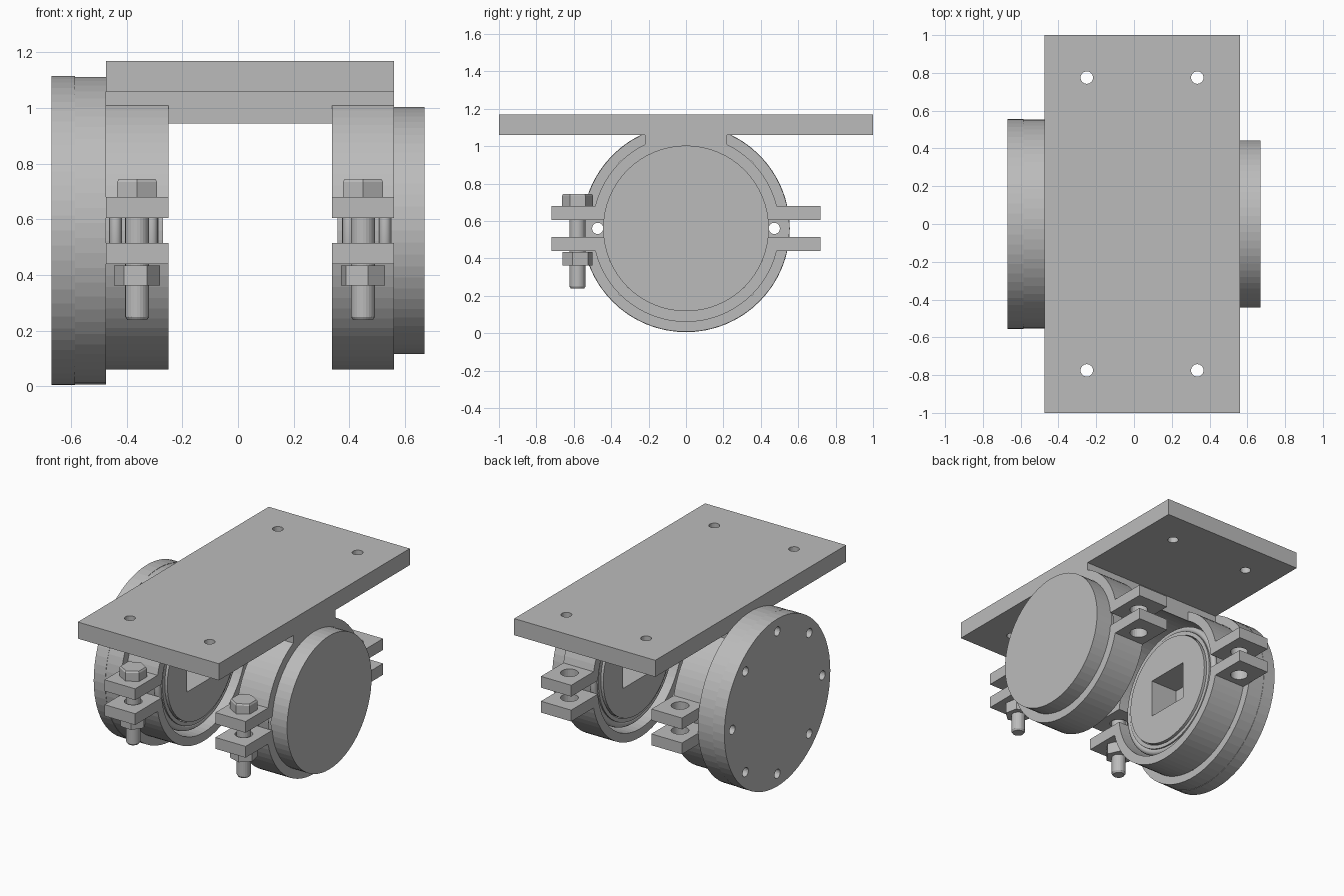
import bpy, bmesh, math
from mathutils import Matrix, Vector

if "Cube" in bpy.data.objects:
    bpy.data.objects.remove(bpy.data.objects["Cube"])

AXIS = 0.56                      # height of the shaft axis
X0, X1 = -0.475, 0.56            # ends of the bracket
R_IN, R_OUT = 0.443, 0.5         # clamp radii
CLAMPS = [("left", -0.475, -0.25, 1), ("right", 0.338, 0.56, -1)]

steel = bpy.data.materials.new("grey steel")
steel.diffuse_color = (0.5, 0.5, 0.5, 1)
steel.use_nodes = True
steel.node_tree.nodes["Principled BSDF"].inputs["Base Color"].default_value = steel.diffuse_color


def finish(name, bm):
    bmesh.ops.recalc_face_normals(bm, faces=bm.faces)
    me = bpy.data.meshes.new(name)
    bm.to_mesh(me)
    bm.free()
    me.materials.append(steel)
    ob = bpy.data.objects.new(name, me)
    bpy.context.collection.objects.link(ob)
    return ob


def add_cyl(bm, axis, centre, r, a, b, seg=64, r2=None, turn=0):
    """Cylinder from a to b along x or z; centre gives the other coordinates."""
    rot = Matrix.Rotation(math.pi / 2, 4, 'Y') if axis == 'x' else Matrix()
    m = (a + b) / 2
    loc = Vector((m, *centre)) if axis == 'x' else Vector((*centre, m))
    bmesh.ops.create_cone(bm, cap_ends=True, segments=seg, radius1=r,
                          radius2=r if r2 is None else r2, depth=b - a,
                          matrix=Matrix.Translation(loc) @ rot @ Matrix.Rotation(turn, 4, 'Z'))


def add_box(bm, lo, hi):
    lo, hi = Vector(lo), Vector(hi)
    bmesh.ops.create_cube(bm, size=1, matrix=Matrix.Translation((lo + hi) / 2)
                          @ Matrix.Diagonal((*(hi - lo), 1)))


def add_prism(bm, pts, a, b):
    """Extrude a (y, z) profile along x from a to b."""
    f = bm.faces.new([bm.verts.new((a, y, z)) for y, z in pts])
    ext = bmesh.ops.extrude_face_region(bm, geom=[f])['geom']
    bmesh.ops.translate(bm, vec=(b - a, 0, 0),
                        verts=[v for v in ext if isinstance(v, bmesh.types.BMVert)])


def arc(r, a0, a1, n=30):
    return [(r * math.cos(a0 + (a1 - a0) * i / n), r * math.sin(a0 + (a1 - a0) * i / n))
            for i in range(n + 1)]


def cut(ob, bm):
    """Subtract the cutter and bake the result."""
    cutter = finish(ob.name + "_cutter", bm)
    cutter.hide_render = True
    mod = ob.modifiers.new("holes", 'BOOLEAN')
    mod.operation, mod.solver, mod.object = 'DIFFERENCE', 'EXACT', cutter
    dg = bpy.context.evaluated_depsgraph_get()
    me = bpy.data.meshes.new_from_object(ob.evaluated_get(dg))
    ob.modifiers.clear()
    ob.data = me
    bpy.data.objects.remove(cutter)


# Mounting plate with four holes
bm = bmesh.new()
add_box(bm, (X0, -1, 1.06), (X1, 1, 1.17))
plate = finish("mounting_plate", bm)
bm = bmesh.new()
for x in (-0.25, 0.335):
    for y in (-0.775, 0.775):
        add_cyl(bm, 'z', (x, y), 0.033, 1.0, 1.25, 24)
cut(plate, bm)

# Saddle block under the plate, hollowed to the clamp radius
bm = bmesh.new()
half = math.asin(0.22 / R_IN)
under = arc(R_IN, math.pi / 2 - half, math.pi / 2 + half, 10)
add_prism(bm, [(y, z + AXIS) for y, z in under] + [(-0.22, 1.06), (0.22, 1.06)], X0, X1)
finish("saddle_block", bm)

# Half-ring clamp profile with an ear on each side
gap, ear = 0.045, 0.12
a_in, a_out = math.asin(gap / R_IN), math.asin(ear / R_OUT)
profile = (arc(R_IN, a_in, math.pi - a_in) + [(-0.72, gap), (-0.72, ear)]
           + arc(R_OUT, math.pi - a_out, a_out) + [(0.72, ear), (0.72, gap)])

for side, a, b, s in CLAMPS:
    xc = (a + b) / 2
    inner = b if s > 0 else a
    for part, up in (("upper", 1), ("lower", -1)):
        bm = bmesh.new()
        add_prism(bm, [(y, AXIS + up * z) for y, z in profile], a, b)
        clamp = finish(f"{side}_clamp_{part}", bm)
        bm = bmesh.new()
        for y in (-0.58, 0.58):
            add_cyl(bm, 'z', (xc, y), 0.054, 0.3, 0.8, 24)
        cut(clamp, bm)

    # Clamp bolt: hex head, shank with chamfered tip, hex nut
    bm = bmesh.new()
    c = (xc, -0.58)
    add_cyl(bm, 'z', c, 0.083, 0.68, 0.735, 6)
    add_cyl(bm, 'z', c, 0.083, 0.735, 0.745, 6, r2=0.076)
    add_cyl(bm, 'z', c, 0.043, 0.25, 0.69, 24)
    add_cyl(bm, 'z', c, 0.035, 0.238, 0.25, 24, r2=0.043)
    finish(f"{side}_bolt", bm)
    bm = bmesh.new()
    add_cyl(bm, 'z', c, 0.083, 0.362, 0.435, 6, turn=math.radians(25 if s > 0 else 12))
    nut = finish(f"{side}_nut", bm)
    bm = bmesh.new()
    add_cyl(bm, 'z', c, 0.042, 0.3, 0.5, 24)
    cut(nut, bm)

    # Hub inside the clamp with a rectangular drive socket
    def span(d0, d1):
        return sorted((inner - s * d0, inner - s * d1))
    bm = bmesh.new()
    add_cyl(bm, 'x', (0, AXIS), 0.355, *span(0.02, 0.23))
    hub = finish(f"{side}_hub", bm)
    bm = bmesh.new()
    lo, hi = span(-0.05, 0.215)
    add_box(bm, (lo, -0.15, AXIS - 0.125), (hi, 0.15, AXIS + 0.125))
    cut(hub, bm)

    # Sleeve around the hub
    bm = bmesh.new()
    add_cyl(bm, 'x', (0, AXIS), 0.385, *span(0.035, 0.225))
    sleeve = finish(f"{side}_sleeve", bm)
    bm = bmesh.new()
    add_cyl(bm, 'x', (0, AXIS), 0.36, *span(0, 0.3))
    cut(sleeve, bm)

    # Round seal rings on the sleeve
    for i, d in enumerate((0.06, 0.19)):
        bpy.ops.mesh.primitive_torus_add(
            major_segments=64, minor_segments=12, major_radius=0.4, minor_radius=0.022,
            location=(inner - s * d, 0, AXIS), rotation=(0, math.pi / 2, 0))
        ring = bpy.context.object
        ring.name = f"{side}_seal_ring_{i + 1}"
        ring.data.materials.append(steel)
        bpy.ops.object.shade_smooth()

# Large two-piece flange with eight through holes
for name, a, b, r, turn in (("flange_cover", -0.67, -0.585, 0.555, 0),
                            ("flange_body", -0.585, -0.475, 0.553, math.pi / 64)):
    bm = bmesh.new()
    add_cyl(bm, 'x', (0, AXIS), r, a, b, turn=turn)
    flange = finish(name, bm)
    bm = bmesh.new()
    for i in range(8):
        t = i * math.pi / 4
        add_cyl(bm, 'x', (0.472 * math.cos(t), AXIS + 0.472 * math.sin(t)),
                0.03, a - 0.05, b + 0.05, 20)
    cut(flange, bm)

# Small end cap on the right
bm = bmesh.new()
add_cyl(bm, 'x', (0, AXIS), R_IN, 0.55, 0.67)
finish("end_cap", bm)
